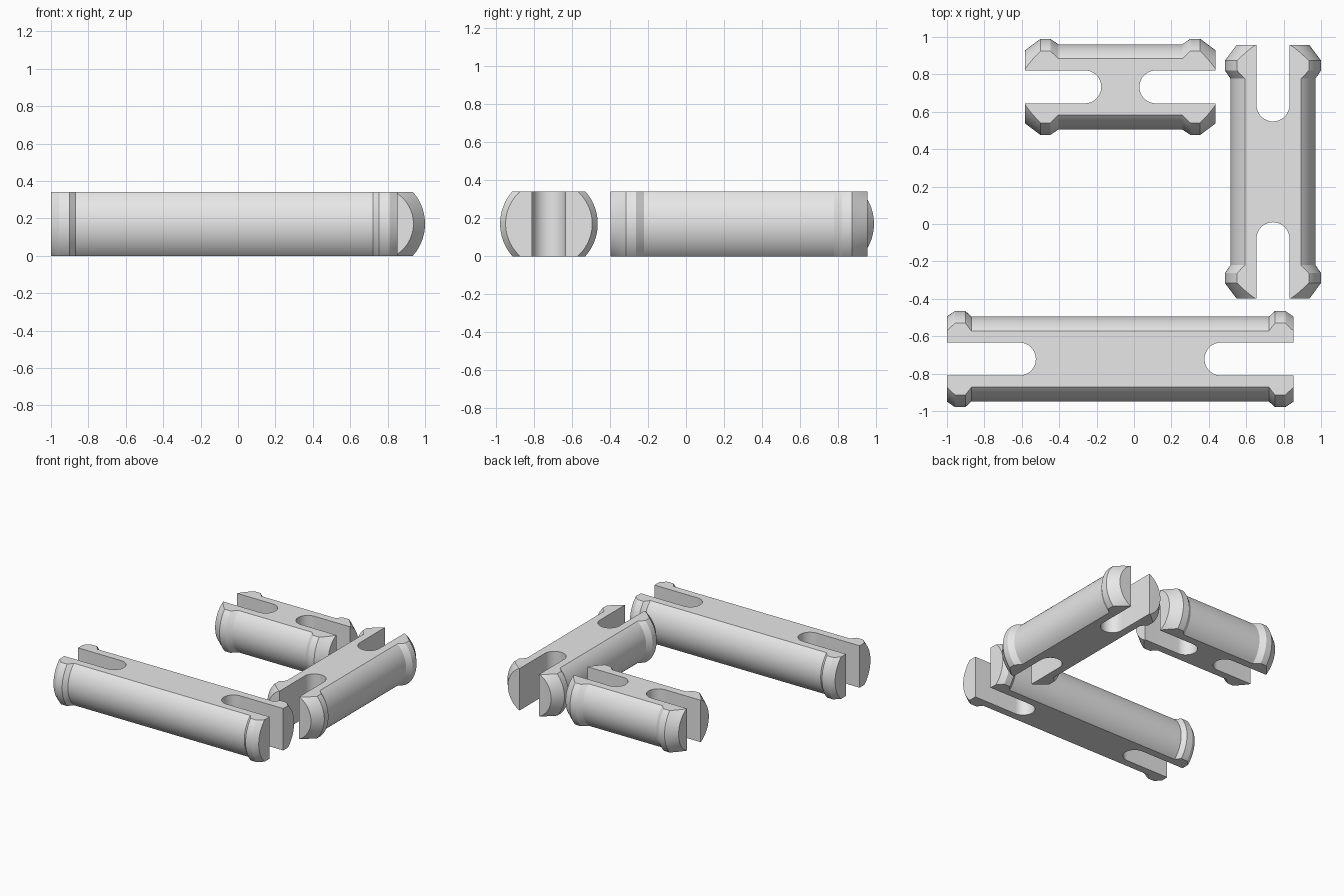
import bpy, bmesh, math

if "Cube" in bpy.data.objects:
    bpy.data.objects.remove(bpy.data.objects["Cube"])

H = 0.342          # height between the two flats
R_BODY, R_LIP = 0.228, 0.257
R_SLOT = 0.088
SEG = 96

grey = bpy.data.materials.new("plain grey")
grey.diffuse_color = (0.8, 0.8, 0.8, 1)
grey.use_nodes = True
grey.node_tree.nodes["Principled BSDF"].inputs["Base Color"].default_value = grey.diffuse_color


def mesh_object(name, bm):
    bmesh.ops.recalc_face_normals(bm, faces=bm.faces)
    me = bpy.data.meshes.new(name)
    bm.to_mesh(me)
    bm.free()
    ob = bpy.data.objects.new(name, me)
    bpy.context.collection.objects.link(ob)
    return ob


def lathe(name, profile):
    """Closed solid turned around the x axis from (x, radius) points."""
    bm = bmesh.new()
    rings = []
    for x, r in profile:
        rings.append([bm.verts.new((x, r * math.cos(2 * math.pi * i / SEG),
                                    H / 2 + r * math.sin(2 * math.pi * i / SEG)))
                      for i in range(SEG)])
    for a, b in zip(rings, rings[1:]):
        for i in range(SEG):
            j = (i + 1) % SEG
            bm.faces.new((a[i], a[j], b[j], b[i]))
    bm.faces.new(rings[0])
    bm.faces.new(rings[-1])
    return mesh_object(name, bm)


def slotted_plate(name, half, depth):
    """Plan outline with a round-bottomed slot in each end, extruded to the flats."""
    e, w = half + 0.1, 0.4
    c = half - depth + R_SLOT          # centre of the slot's round bottom
    right = [(e, -w), (e, -R_SLOT)]
    for i in range(25):
        t = -math.pi / 2 - math.pi * i / 24
        right.append((c + R_SLOT * math.cos(t), R_SLOT * math.sin(t)))
    right += [(e, R_SLOT), (e, w)]
    outline = right + [(-x, -y) for x, y in right]
    bm = bmesh.new()
    face = bm.faces.new([bm.verts.new((x, y, 0)) for x, y in outline])
    ext = bmesh.ops.extrude_face_region(bm, geom=[face])
    top = [v for v in ext["geom"] if isinstance(v, bmesh.types.BMVert)]
    bmesh.ops.translate(bm, verts=top, vec=(0, 0, H))
    return mesh_object(name, bm)


def pin(name, loc, angle, length, end_profile, depth):
    half = length / 2
    left = [(-half + d, r) for d, r in end_profile]
    ob = lathe(name, left + [(-x, r) for x, r in reversed(left)])
    cutter = slotted_plate(name + "_cutter", half, depth)
    mod = ob.modifiers.new("flats_and_slots", 'BOOLEAN')
    mod.operation = 'INTERSECT'
    mod.solver = 'EXACT'
    mod.object = cutter
    bpy.ops.object.select_all(action='DESELECT')
    bpy.context.view_layer.objects.active = ob
    ob.select_set(True)
    bpy.ops.object.modifier_apply(modifier=mod.name)
    bpy.data.objects.remove(cutter)
    ob.data.materials.clear()
    ob.data.materials.append(grey)
    bpy.ops.object.shade_smooth_by_angle(angle=math.radians(30))
    ob.location = (loc[0], loc[1], 0)
    ob.rotation_euler.z = angle


# Raised lip near each end: (distance from end, radius)
short_lip = [(0, R_BODY), (0.043, R_LIP), (0.098, R_LIP), (0.13, R_BODY)]
long_lip = [(0, 0.195), (0.083, R_LIP), (0.136, R_LIP), (0.178, R_BODY)]

pin("long_pin", (-0.074, -0.722), 0, 1.852, short_lip, 0.475)
pin("medium_pin", (0.743, 0.279), math.pi / 2, 1.355, long_lip, 0.408)
pin("short_pin", (-0.073, 0.733), 0, 1.02, long_lip, 0.408)
